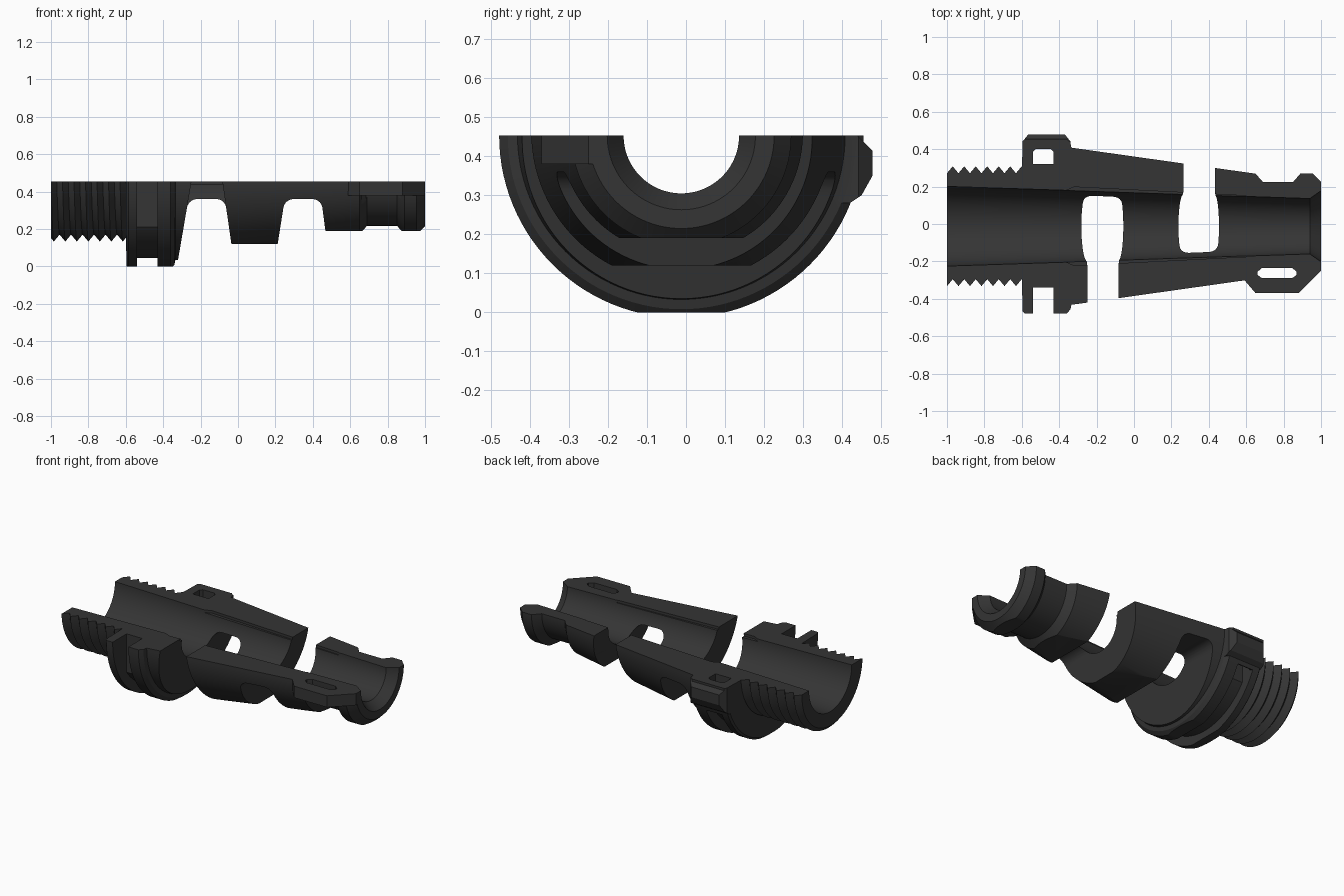
import bpy, bmesh, math

if "Cube" in bpy.data.objects:
    bpy.data.objects.remove(bpy.data.objects["Cube"])

YC, ZC = -0.012, 0.453          # axis of the half tube
PITCH, ROOT, CREST = 0.0615, 0.283, 0.32

mat = bpy.data.materials.new("dark_grey")
mat.diffuse_color = (0.035, 0.035, 0.035, 1)
mat.use_nodes = True
mat.node_tree.nodes["Principled BSDF"].inputs["Base Color"].default_value = mat.diffuse_color


def finish(name, bm):
    bmesh.ops.remove_doubles(bm, verts=bm.verts, dist=1e-5)
    bmesh.ops.recalc_face_normals(bm, faces=bm.faces)
    me = bpy.data.meshes.new(name)
    bm.to_mesh(me)
    bm.free()
    me.materials.append(mat)
    ob = bpy.data.objects.new(name, me)
    bpy.context.collection.objects.link(ob)
    return ob


def sweep(name, profile_at, a0, a1, n):
    """Turn a closed (x, r) profile about the axis; angle 0 is -y, pi is +y."""
    bm = bmesh.new()
    rings = []
    for i in range(n + 1):
        a = a0 + (a1 - a0) * i / n
        rings.append([bm.verts.new((x, YC - r * math.cos(a), ZC - r * math.sin(a)))
                      for x, r in profile_at(a)])
    m = len(rings[0])
    for p, q in zip(rings, rings[1:]):
        for j in range(m):
            k = (j + 1) % m
            bm.faces.new((p[j], p[k], q[k], q[j]))
    bm.faces.new(rings[0])
    bm.faces.new(rings[-1])
    return finish(name, bm)


def prism(name, pts, axis, lo, hi):
    """Extrude a 2D outline along an axis (0 x, 1 y, 2 z)."""
    bm = bmesh.new()

    def put(p, h):
        c = list(p)
        c.insert(axis, h)
        return bm.verts.new(c)
    a, b = [put(p, lo) for p in pts], [put(p, hi) for p in pts]
    for j in range(len(pts)):
        k = (j + 1) % len(pts)
        bm.faces.new((a[j], a[k], b[k], b[j]))
    bm.faces.new(a)
    bm.faces.new(b)
    return finish(name, bm)


def box(name, x0, x1, y0, y1, z0, z1):
    return prism(name, [(x0, y0), (x1, y0), (x1, y1), (x0, y1)], 2, z0, z1)


def combine(ob, other, op):
    md = ob.modifiers.new("join", 'BOOLEAN')
    md.object, md.operation, md.solver = other, op, 'EXACT'
    bpy.context.view_layer.objects.active = ob
    bpy.ops.object.modifier_apply(modifier=md.name)
    bpy.data.objects.remove(other)


# turned half body: bore, thread, flange, cone, neck and end collar
def body_profile(a):
    shift = PITCH * a / (2 * math.pi)
    pts = [(-1, 0.213)]
    for k in range(-2, 15):
        x = min(max(-1 + k * PITCH / 2 + shift, -1), -0.6)
        t = ((x + 1 - shift) / PITCH) % 1
        pts.append((x, ROOT + (CREST - ROOT) * abs(2 * t - 1)))
    return pts + [(-0.6, ROOT), (-0.595, 0.455), (-0.585, 0.467), (-0.36, 0.467),
                  (-0.34, 0.445), (-0.335, 0.42), (0.65, 0.281), (0.69, 0.236),
                  (0.85, 0.236), (0.89, 0.282), (0.955, 0.282), (1, 0.238),
                  (1, 0.19), (0.94, 0.148), (-0.3, 0.19)]


body = sweep("half_tube_body", body_profile, 0, math.pi, 56)

# raised block on the flange
block = prism("flange_block", [(0.3, ZC), (0.44, ZC), (0.478, 0.415), (0.478, 0.35),
                               (0.45, 0.30), (0.42, 0.28), (0.3, 0.28)], 0, -0.595, -0.34)
for x0, x1 in ((-0.595, -0.565), (-0.34, -0.37)):
    d = -0.01 if x1 > x0 else 0.01
    combine(block, prism("corner", [(x0, 0.442), (x1, 0.479), (x1, 0.52),
                                    (x0 + d, 0.52), (x0 + d, 0.442)], 2, 0.2, 0.5), 'DIFFERENCE')
combine(body, block, 'UNION')

# side tab by the end collar
combine(body, prism("side_tab", [(0.57, -0.2), (0.59, -0.30), (0.65, -0.37), (0.88, -0.37),
                                 (1, -0.25), (1, -0.215), (0.9, -0.2)], 2, 0.38, ZC), 'UNION')

cutters = [
    # strap groove around the flange, its flat end, and the tunnel through the block
    sweep("strap_groove", lambda a: [(-0.54, 0.408), (-0.54, 0.6), (-0.43, 0.6), (-0.43, 0.408)],
          -0.1, math.pi - 0.43, 48),
    box("groove_flat", -0.54, -0.43, -0.6, -0.34, 0.2, 0.6),
    prism("block_tunnel", [(-0.54, 0.32), (-0.43, 0.32), (-0.43, 0.385), (-0.445, 0.40),
                           (-0.525, 0.40), (-0.54, 0.385)], 2, 0.1, 0.6),
    # tab slot
    prism("tab_slot", [(0.66, -0.255), (0.685, -0.235), (0.845, -0.235), (0.87, -0.255),
                       (0.87, -0.272), (0.845, -0.29), (0.685, -0.29), (0.66, -0.272)],
          2, 0.2, 0.6),
    # flats along the underside
    box("flange_flat", -0.7, -0.2, -1, 1, -0.3, 0),
    box("middle_flat", -0.17, 0.35, -1, 1, -0.3, 0.12),
    box("end_flat", 0.35, 1.1, -1, 1, -0.3, 0.19),
    # shallow relief beside the bore at the split face
    prism("split_relief", [(-0.37, -0.2), (-0.32, -0.222), (0.6, -0.175),
                           (0.6, 0.151), (-0.32, 0.198), (-0.37, 0.176)], 2, 0.437, 0.6),
]


# windows with sloped sides: bridged on one side, open to the split face on the other
def window(x0, x1, s0, s1, open_y):
    """x0, x1 are the edges at z = 0.36; s0, s1 the outward spread at z = -0.02."""
    def left(z):
        return x0 - s0 * (0.36 - z) / 0.38

    def right(z):
        return x1 + s1 * (0.36 - z) / 0.38
    r = 0.045
    arc = [(r * (1 - math.sin(t)), r * (1 - math.cos(t)))
           for t in (math.pi / 2 * k / 5 for k in range(6))]
    pts = [(left(-0.02), -0.02)]
    pts += [(left(0.36 - v) + u, 0.36 - v) for u, v in reversed(arc)]
    pts += [(right(0.36 - v) - u, 0.36 - v) for u, v in arc]
    pts += [(right(-0.02), -0.02)]
    cutters.append(prism("window", pts, 1, -0.7, 0.7))
    side = [(left(-0.02), -0.02), (left(0.55), 0.55), (right(0.55), 0.55), (right(-0.02), -0.02)]
    cutters.append(prism("window_opening", side, 1, min(0.02 * open_y, 0.7 * open_y),
                         max(0.02 * open_y, 0.7 * open_y)))


window(-0.265, -0.07, 0.065, 0.055, -1)
window(0.25, 0.445, 0.06, 0.05, 1)

for c in cutters:
    combine(body, c, 'DIFFERENCE')

# smooth turned surfaces, crisp edges
bpy.ops.object.select_all(action='DESELECT')
body.select_set(True)
bpy.context.view_layer.objects.active = body
bpy.ops.object.shade_smooth_by_angle(angle=math.radians(25))
